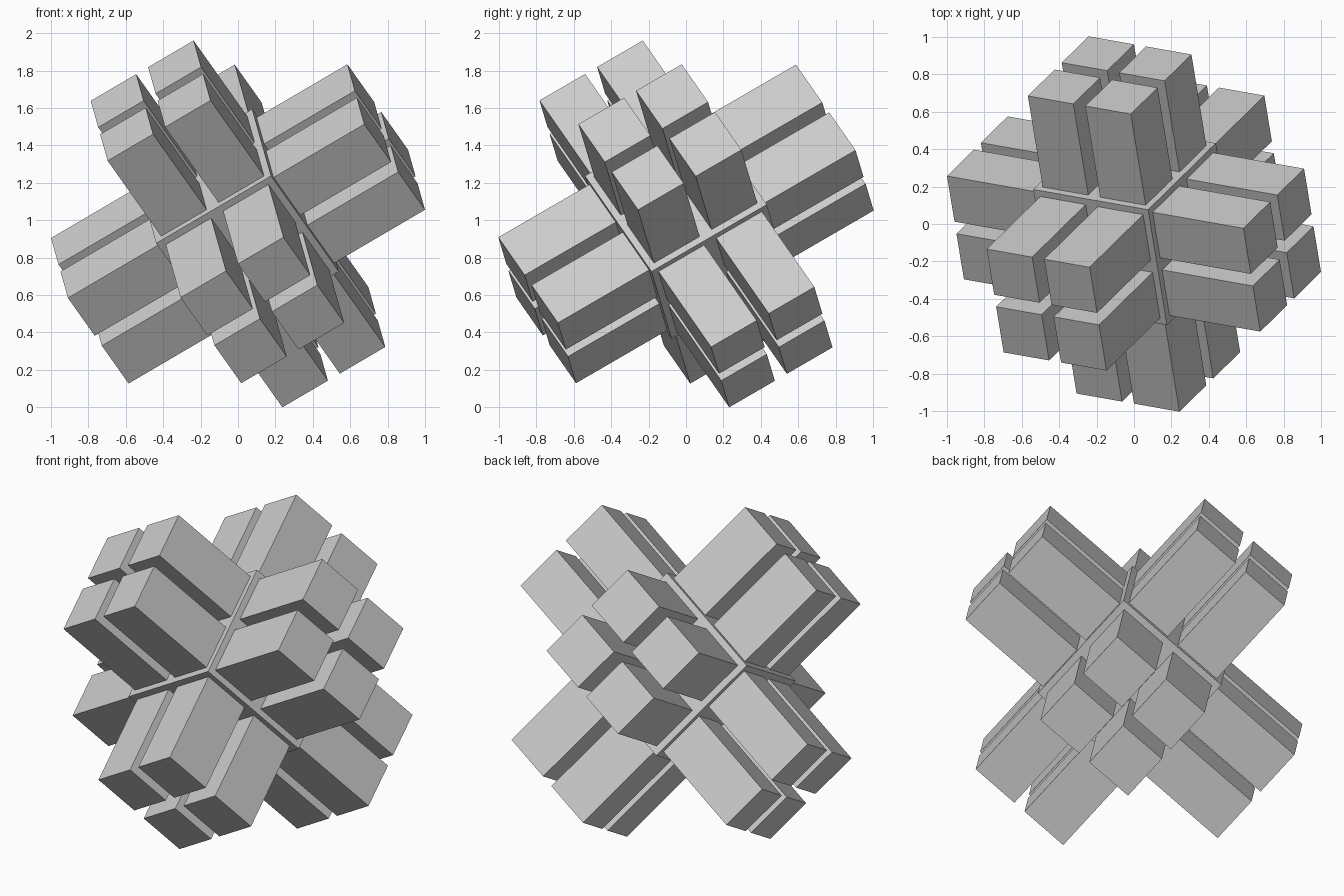
import bpy, bmesh
from math import radians
from mathutils import Euler, Matrix

if "Cube" in bpy.data.objects:
    bpy.data.objects.remove(bpy.data.objects["Cube"])

HALF = 0.36      # half size of the core cube
RIM = 0.0375     # border left around each bar
LENGTH = 0.569   # how far each bar stands out

# core cube with each side split into four panels
bm = bmesh.new()
bmesh.ops.create_cube(bm, size=2 * HALF)
bmesh.ops.subdivide_edges(bm, edges=bm.edges[:], cuts=1, use_grid_fill=True)
bm.normal_update()

# inset every panel and pull it out into a square bar
panels = bm.faces[:]
bmesh.ops.inset_individual(bm, faces=panels, thickness=RIM, use_even_offset=True)
bars = bmesh.ops.extrude_discrete_faces(bm, faces=panels)["faces"]
bm.normal_update()
for face in bars:
    offset = face.normal.copy() * LENGTH
    for v in face.verts:
        v.co += offset

# tilt the whole block and stand it on the ground
tilt = Euler((radians(35), radians(-30), radians(-10)), 'XYZ').to_matrix().to_4x4()
bmesh.ops.transform(bm, matrix=tilt, verts=bm.verts[:])
lowest = min(v.co.z for v in bm.verts)
bmesh.ops.transform(bm, matrix=Matrix.Translation((0, 0, -lowest)), verts=bm.verts[:])
bmesh.ops.recalc_face_normals(bm, faces=bm.faces[:])

mesh = bpy.data.meshes.new("spiked_cube")
bm.to_mesh(mesh)
bm.free()
obj = bpy.data.objects.new("spiked_cube", mesh)
bpy.context.collection.objects.link(obj)
